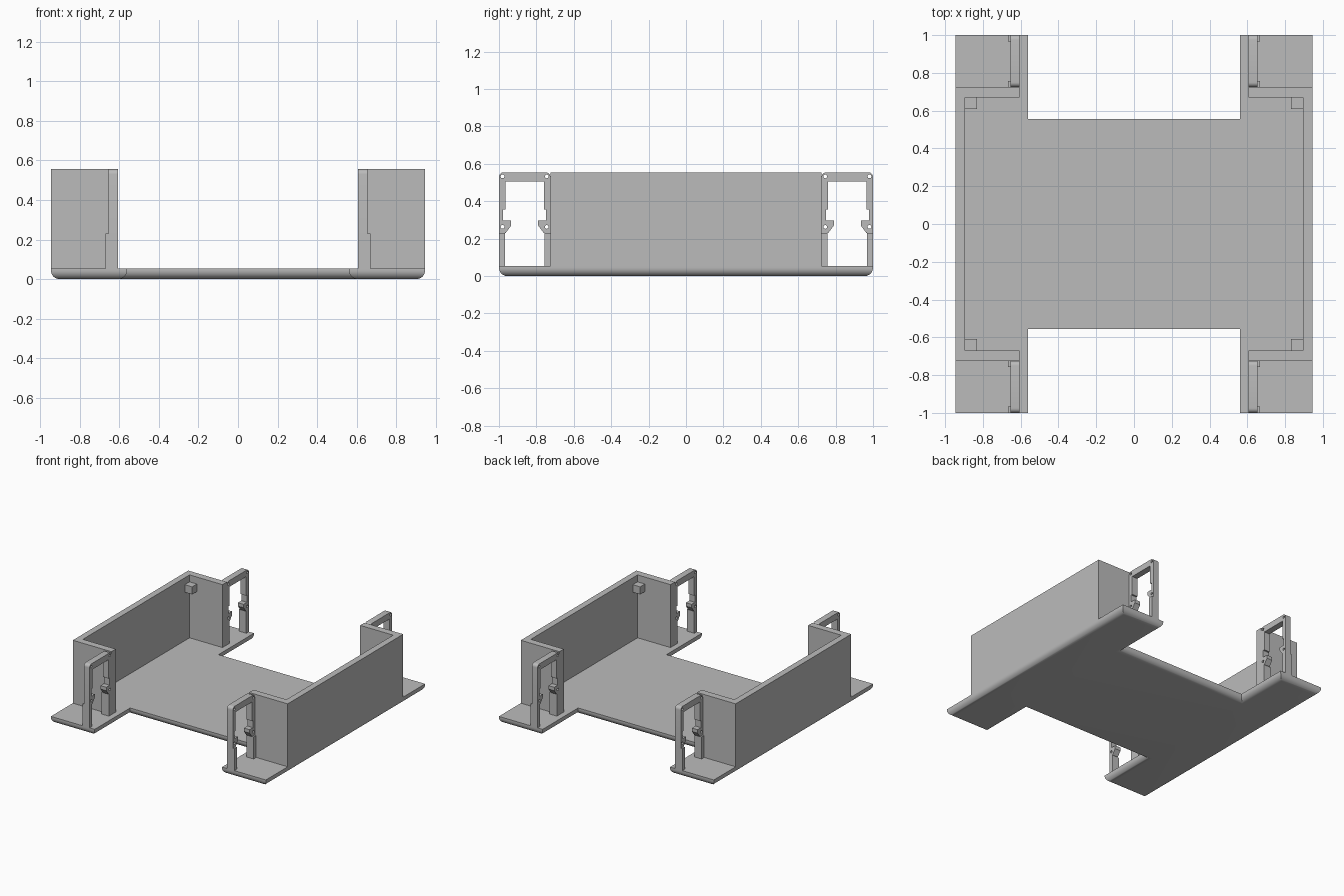
import bpy, bmesh, math
from mathutils import Matrix

cube = bpy.data.objects.get("Cube")
if cube:
    bpy.data.objects.remove(cube, do_unlink=True)

grey = bpy.data.materials.new("plain grey")
grey.use_nodes = True
colour = (0.5, 0.5, 0.5, 1)
grey.diffuse_color = colour
grey.node_tree.nodes["Principled BSDF"].inputs["Base Color"].default_value = colour

PLATE = 0.055   # plate thickness
TOP = 0.555     # top of walls and frames


def add_object(name, mesh, mirror=(False, False)):
    """Link a mesh, colour it and mirror it about the centre."""
    obj = bpy.data.objects.new(name, mesh)
    bpy.context.collection.objects.link(obj)
    mesh.materials.clear()
    mesh.materials.append(grey)
    if any(mirror):
        mod = obj.modifiers.new("mirror", 'MIRROR')
        mod.use_axis = (mirror[0], mirror[1], False)
        mod.use_mirror_merge = False
    return obj


def prism(name, outline, z0, z1, mirror=(False, False), fillet=0):
    """Extrude a plan outline upward, optionally rounding the bottom rim."""
    bm = bmesh.new()
    base = bm.faces.new([bm.verts.new((x, y, z0)) for x, y in outline])
    rim = list(base.edges)
    ext = bmesh.ops.extrude_face_region(bm, geom=[base], use_keep_orig=True)
    for v in ext["geom"]:
        if isinstance(v, bmesh.types.BMVert):
            v.co.z = z1
    bmesh.ops.recalc_face_normals(bm, faces=bm.faces)
    if fillet:
        bmesh.ops.bevel(bm, geom=rim, offset=fillet, segments=8, profile=0.5,
                        affect='EDGES')
    mesh = bpy.data.meshes.new(name)
    bm.to_mesh(mesh)
    bm.free()
    return add_object(name, mesh, mirror)


def box(name, x, y, z, mirror):
    return prism(name, [(x[0], y[0]), (x[1], y[0]), (x[1], y[1]), (x[0], y[1])],
                 z[0], z[1], mirror)


def circle(cx, cy, r, n=16):
    return [(cx + r * math.cos(2 * math.pi * i / n),
             cy + r * math.sin(2 * math.pi * i / n)) for i in range(n)]


def side_plate(name, loops, x0, x1, mirror):
    """Flat plate in the y-z plane; loops inside the first one become holes."""
    curve = bpy.data.curves.new(name, 'CURVE')
    curve.dimensions = '2D'
    curve.fill_mode = 'BOTH'
    curve.extrude = (x1 - x0) / 2
    for loop in loops:
        spline = curve.splines.new('POLY')
        spline.points.add(len(loop) - 1)
        for point, (y, z) in zip(spline.points, loop):
            point.co = (y, z, 0, 1)
        spline.use_cyclic_u = True
    temp = bpy.data.objects.new(name + " curve", curve)
    bpy.context.collection.objects.link(temp)
    graph = bpy.context.evaluated_depsgraph_get()
    mesh = bpy.data.meshes.new_from_object(temp.evaluated_get(graph))
    bpy.data.objects.remove(temp, do_unlink=True)
    mesh.transform(Matrix(((0, 0, 1, (x0 + x1) / 2), (1, 0, 0, 0),
                           (0, 1, 0, 0), (0, 0, 0, 1))))
    bm = bmesh.new()
    bm.from_mesh(mesh)
    bmesh.ops.remove_doubles(bm, verts=bm.verts, dist=0.0001)
    bmesh.ops.recalc_face_normals(bm, faces=bm.faces)
    bm.to_mesh(mesh)
    bm.free()
    mesh.name = name
    return add_object(name, mesh, mirror)


# H-shaped base plate with a rounded bottom rim
quarter = [(0.945, 1), (0.56, 1), (0.56, 0.555)]
plan = quarter + [(-x, y) for x, y in reversed(quarter)]
plan += [(-x, -y) for x, y in plan]
base = prism("base_plate", plan, 0, PLATE, fillet=0.045)

# Side walls with inward returns
half = [(0.945, 0.725), (0.605, 0.725), (0.605, 0.67), (0.895, 0.67)]
prism("side_wall", half + [(x, -y) for x, y in reversed(half)],
      PLATE, TOP, (True, False))

# Small blocks in the inner wall corners
box("corner_block", (0.83, 0.895), (0.61, 0.67), (0.44, 0.5), (True, True))

# Hook frames standing outside each return wall
MID, R = 0.8625, 0.025
arm = [(0.1025, 0.23), (0.072, 0.27), (0.072, 0.297), (0.115, 0.297),
       (0.115, 0.355), (0.1025, 0.355), (0.1025, 0.505)]
corner = [(0.1375 - R + R * math.cos(a), TOP - R + R * math.sin(a))
          for a in (math.pi / 2 * i / 6 for i in range(7))]
side = [(0.1375, 0.23)] + corner
right_half = side + [(-v, z) for v, z in reversed(side)]
inner = [(-v, z) for v, z in arm] + list(reversed(arm))
outline = [(MID + v, z) for v, z in right_half + inner]
holes = [circle(MID + s * 0.1185, z, 0.01) for s in (-1, 1) for z in (0.533, 0.263)]
frame = side_plate("hook_frame", [outline] + holes, 0.605, 0.655, (True, True))

# Thicker lower legs of the frames
for name, s in (("outer_leg", 1), ("inner_leg", -1)):
    ys = sorted((MID + s * 0.105, MID + s * 0.1375))
    box(name, (0.605, 0.668), ys, (PLATE - 0.005, 0.23), (True, True))

# Smooth the rounded parts while keeping edges sharp
for obj in (base, frame):
    bpy.ops.object.select_all(action='DESELECT')
    obj.select_set(True)
    bpy.context.view_layer.objects.active = obj
    bpy.ops.object.shade_smooth_by_angle(angle=math.radians(35))
